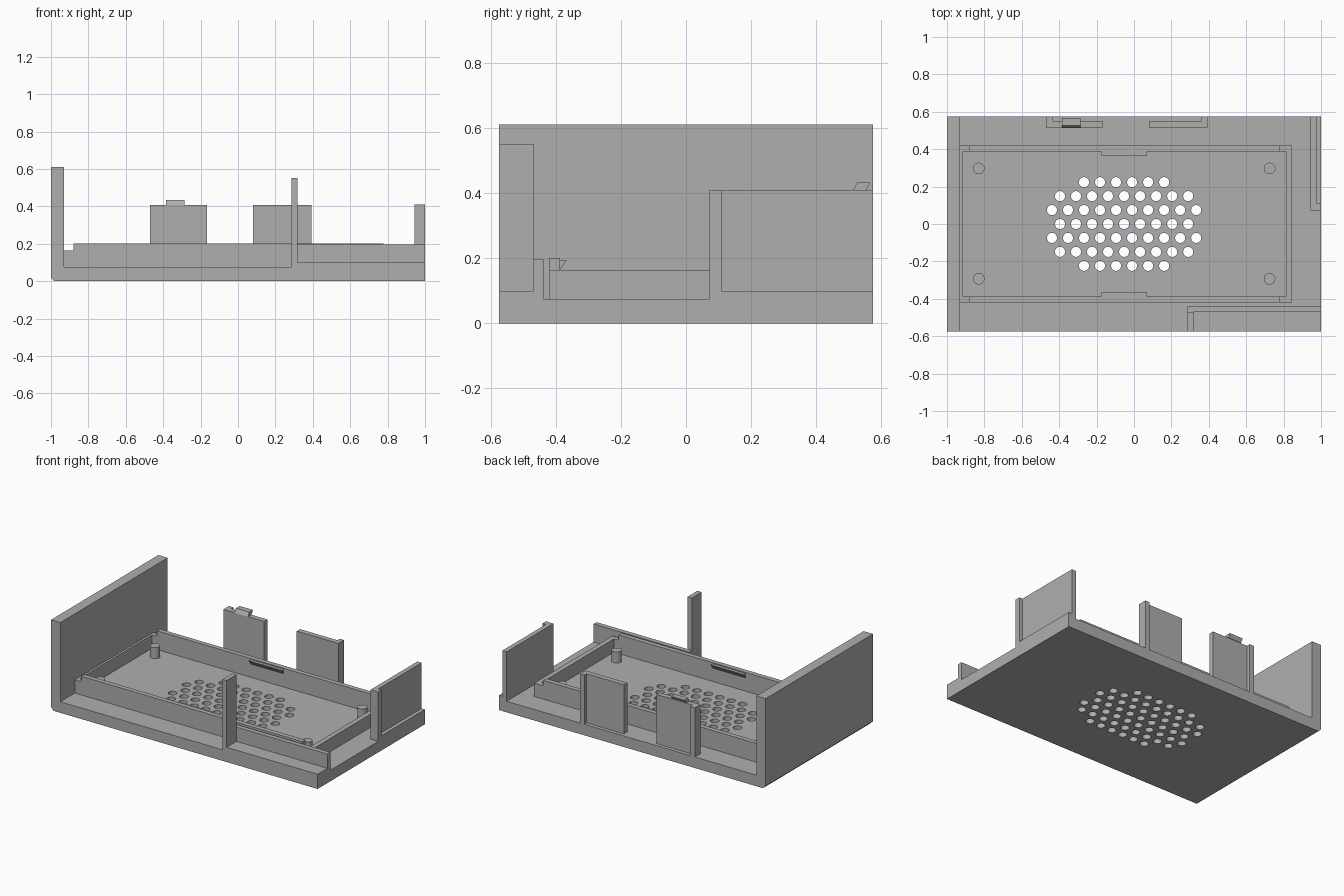
import bpy
import bmesh
from math import radians

cube = bpy.data.objects.get("Cube")
if cube:
    bpy.data.objects.remove(cube, do_unlink=True)

GREY = (0.43, 0.43, 0.43, 1)
grey = bpy.data.materials.new("plain grey")
grey.use_nodes = True
grey.diffuse_color = GREY
grey.node_tree.nodes["Principled BSDF"].inputs["Base Color"].default_value = GREY

HALF = 0.575    # half depth of the case
FLOOR = 0.075   # top of the base plate
RAISED = 0.10   # top of the raised corner floors


def finish(name, bm):
    bmesh.ops.recalc_face_normals(bm, faces=bm.faces[:])
    mesh = bpy.data.meshes.new(name)
    bm.to_mesh(mesh)
    bm.free()
    mesh.materials.append(grey)
    obj = bpy.data.objects.new(name, mesh)
    bpy.context.collection.objects.link(obj)
    return obj


def prism(name, points, place, offset):
    """Extrude a closed profile; place() maps its points into space."""
    bm = bmesh.new()
    face = bm.faces.new([bm.verts.new(place(*p)) for p in points])
    new = bmesh.ops.extrude_face_region(bm, geom=[face])["geom"]
    verts = [v for v in new if isinstance(v, bmesh.types.BMVert)]
    bmesh.ops.translate(bm, verts=verts, vec=offset)
    return finish(name, bm)


def box(name, x0, x1, y0, y1, z1, z0=FLOOR):
    points = [(x0, y0), (x1, y0), (x1, y1), (x0, y1)]
    return prism(name, points, lambda x, y: (x, y, z0), (0, 0, z1 - z0))


def along_x(name, points, x0, x1):
    return prism(name, points, lambda y, z: (x0, y, z), (x1 - x0, 0, 0))


def cylinders(name, centres, radius, z0, z1):
    bm = bmesh.new()
    for x, y in centres:
        made = bmesh.ops.create_cone(bm, cap_ends=True, segments=28, radius1=radius,
                                     radius2=radius, depth=z1 - z0)
        bmesh.ops.translate(bm, verts=made["verts"], vec=(x, y, (z0 + z1) / 2))
    return finish(name, bm)


def smooth(obj):
    bpy.ops.object.select_all(action='DESELECT')
    obj.select_set(True)
    bpy.context.view_layer.objects.active = obj
    bpy.ops.object.shade_smooth_by_angle(angle=radians(30))


# Base plate and tall end wall in one L profile, with a chamfered lower edge
profile = [(-0.98, 0), (1, 0), (1, FLOOR), (-0.93, FLOOR),
           (-0.93, 0.612), (-1, 0.612), (-1, 0.02)]
base = prism("base_and_end_wall", profile, lambda x, z: (x, -HALF, z), (0, 2 * HALF, 0))

# Staggered ventilation holes
holes = []
for row, count in enumerate([6, 9, 10, 9, 10, 9, 6]):
    for i in range(count):
        holes.append((-0.053 + (i - (count - 1) / 2) * 0.0857, (row - 3) * 0.0745))
cutter = cylinders("vent_cutter", holes, 0.027, -0.1, 0.2)
cutter.hide_render = True
cut = base.modifiers.new("vents", 'BOOLEAN')
cut.object = cutter
cut.operation = 'DIFFERENCE'
cut.solver = 'EXACT'
bpy.ops.object.select_all(action='DESELECT')
base.select_set(True)
bpy.context.view_layer.objects.active = base
bpy.ops.object.modifier_apply(modifier=cut.name)
bpy.data.objects.remove(cutter, do_unlink=True)
smooth(base)

# Tray: long walls with lowered ends, short walls, and snap ridges
for side, s in (("front", -1), ("back", 1)):
    y0, y1 = sorted((s * 0.388, s * 0.42))
    long_wall = [(-0.93, FLOOR), (0.845, FLOOR), (0.845, 0.165), (0.777, 0.165),
                 (0.777, 0.202), (-0.88, 0.202), (-0.88, 0.165), (-0.93, 0.165)]
    prism(side + "_tray_wall", long_wall, lambda x, z: (x, y0, z), (0, y1 - y0, 0))
    along_x(side + "_snap_ridge",
            [(s * 0.388, 0.165), (s * 0.388, 0.195), (s * 0.367, 0.195)], -0.175, 0.07)
box("left_tray_wall", 0.812, 0.845, -0.388, 0.388, 0.165)
box("right_tray_wall", -0.93, -0.915, -0.388, 0.388, 0.165)

# Board locating pins
pins = cylinders("locating_pins", [(x, y) for x in (-0.83, 0.725) for y in (-0.293, 0.297)],
                 0.031, FLOOR, 0.15)
smooth(pins)

# Front corner: tall post, low wall and raised floor
box("front_post", 0.285, 0.317, -HALF, -0.47, 0.552)
box("front_low_wall", 0.285, 1, -0.47, -0.438, 0.197)
box("front_raised_floor", 0.317, 1, -HALF, -0.47, RAISED)

# Back left corner: side panel, its end return and raised floor
box("side_panel", 0.943, 0.975, 0.073, HALF, 0.41)
box("side_panel_return", 0.975, 1, 0.073, 0.11, 0.41)
box("side_raised_floor", 0.975, 1, 0.11, HALF, RAISED)

# Two back panels, each with a return at its outer end
for side, x0, x1, r0, r1 in (("right", -0.47, -0.165, -0.47, -0.435),
                             ("left", 0.08, 0.392, 0.36, 0.392)):
    box(side + "_back_panel", x0, x1, 0.515, 0.55, 0.408)
    box(side + "_back_return", r0, r1, 0.55, HALF, 0.408)

# Slanted hook on the right back panel
along_x("back_hook", [(0.513, 0.408), (0.553, 0.408), (0.567, 0.434), (0.527, 0.434)],
        -0.385, -0.285)
